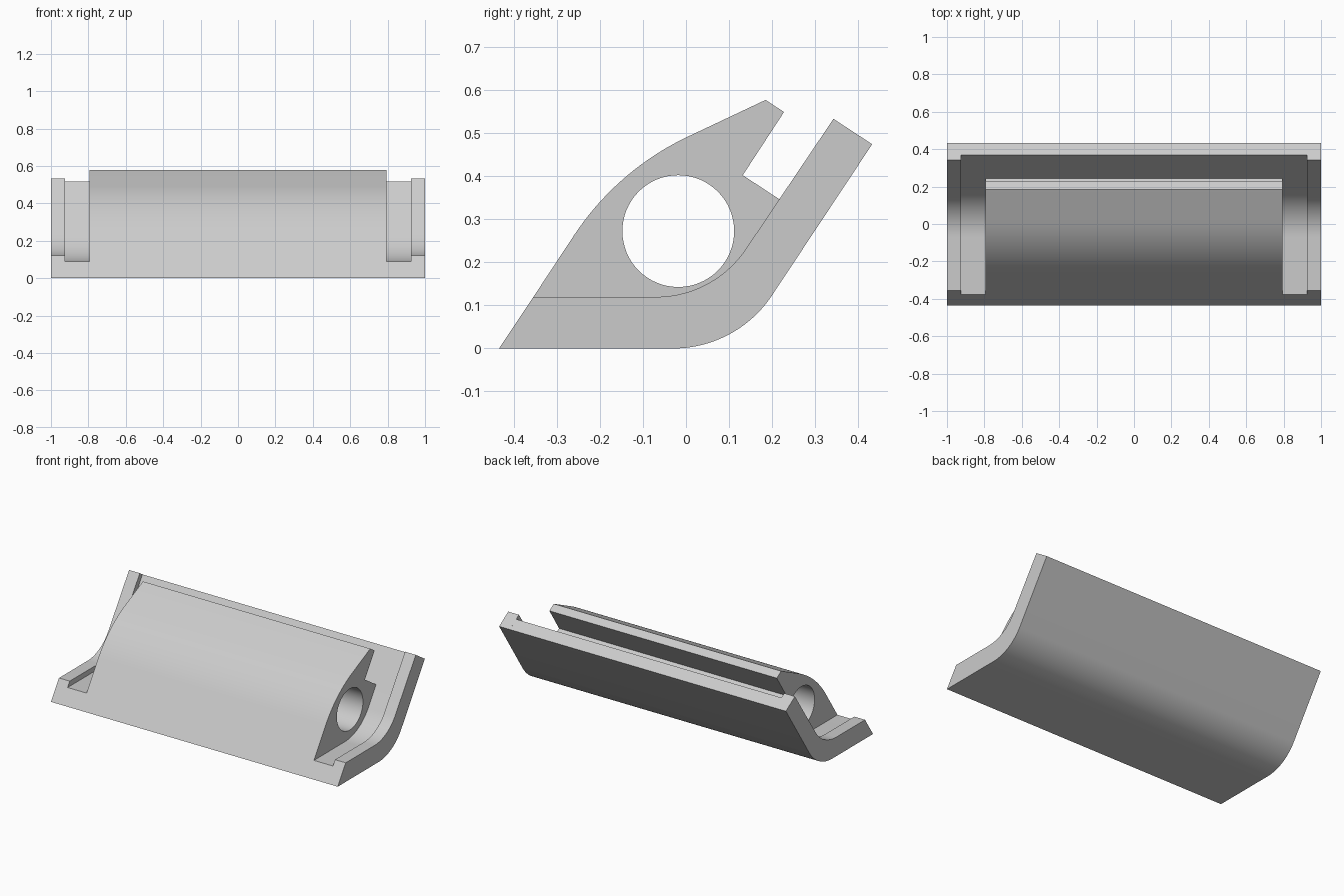
import bpy, bmesh
from math import sin, cos, radians, pi

cube = bpy.data.objects.get("Cube")
if cube:
    bpy.data.objects.remove(cube, do_unlink=True)

# One plain grey for the whole bracket
grey = bpy.data.materials.new("light grey")
grey.use_nodes = True
colour = (0.6, 0.6, 0.6, 1)
grey.diffuse_color = colour
grey.node_tree.nodes["Principled BSDF"].inputs["Base Color"].default_value = colour

LEAN = 56.4          # tilt of the front slope and the rear wall, degrees


def arc(cy, cz, r, start, end, steps=20):
    """Points of an arc in the side (y, z) plane, angles in degrees."""
    angles = [radians(start + (end - start) * i / steps) for i in range(steps + 1)]
    return [(cy + r * cos(a), cz + r * sin(a)) for a in angles]


def extrude_profile(name, loops, x0, x1):
    """Extrude closed side-view loops (later loops are holes) from x0 to x1."""
    curve = bpy.data.curves.new(name, "CURVE")
    curve.dimensions = "2D"
    curve.fill_mode = "BOTH"
    curve.extrude = (x1 - x0) / 2
    for loop in loops:
        spline = curve.splines.new("POLY")
        spline.points.add(len(loop) - 1)
        for point, (y, z) in zip(spline.points, loop):
            point.co = (y, z, 0, 1)
        spline.use_cyclic_u = True
    helper = bpy.data.objects.new(name + " outline", curve)
    bpy.context.collection.objects.link(helper)
    graph = bpy.context.evaluated_depsgraph_get()
    mesh = bpy.data.meshes.new_from_object(helper.evaluated_get(graph))
    bpy.data.objects.remove(helper, do_unlink=True)

    # Turn the outline upright: (y, z, depth) becomes (x, y, z)
    bm = bmesh.new()
    bm.from_mesh(mesh)
    for v in bm.verts:
        y, z, depth = v.co
        v.co = (depth + (x0 + x1) / 2, y, z)
    bmesh.ops.remove_doubles(bm, verts=bm.verts, dist=0.0002)
    bmesh.ops.recalc_face_normals(bm, faces=bm.faces)
    bm.to_mesh(mesh)
    bm.free()
    mesh.materials.clear()
    mesh.materials.append(grey)
    mesh.name = name
    obj = bpy.data.objects.new(name, mesh)
    bpy.context.collection.objects.link(obj)
    bpy.ops.object.select_all(action="DESELECT")
    obj.select_set(True)
    bpy.context.view_layer.objects.active = obj
    bpy.ops.object.shade_smooth_by_angle(angle=radians(25))
    return obj


# Side-view curves, all running from front to back
bend_end = -90 + LEAN
outside = [(-0.435, 0)] + arc(-0.03, 0.276, 0.276, -90, bend_end) + [(0.433, 0.475)]
rail_inside = [(-0.355, 0.12)] + arc(-0.07, 0.372, 0.252, -90, bend_end) + [(0.343, 0.534)]
tray_bend = [(-0.376, 0.088)] + arc(-0.07, 0.372, 0.284, -90, bend_end)
tray_inside = tray_bend + [(0.370, 0.516)]

# Bent tray with a raised rail along each end
extrude_profile("tray", [outside + tray_inside[::-1]], -0.925, 0.925)
for side, x0, x1 in (("right", -1, -0.925), ("left", 0.925, 1)):
    extrude_profile(side + "_end_rail", [outside + rail_inside[::-1]], x0, x1)

# Central barrel with a rounded front, a slot behind its lip and a through bore
slot = [(0.243, 0.33), (0.132, 0.403), (0.228, 0.55), (0.185, 0.578)]
front = arc(0.282, -0.095, 0.65, 90 + 25.8, 90 + LEAN)
bore = arc(-0.018, 0.273, 0.13, 0, 360, 64)[:-1]
extrude_profile("bored_body", [tray_bend + slot + front, bore], -0.793, 0.793)
